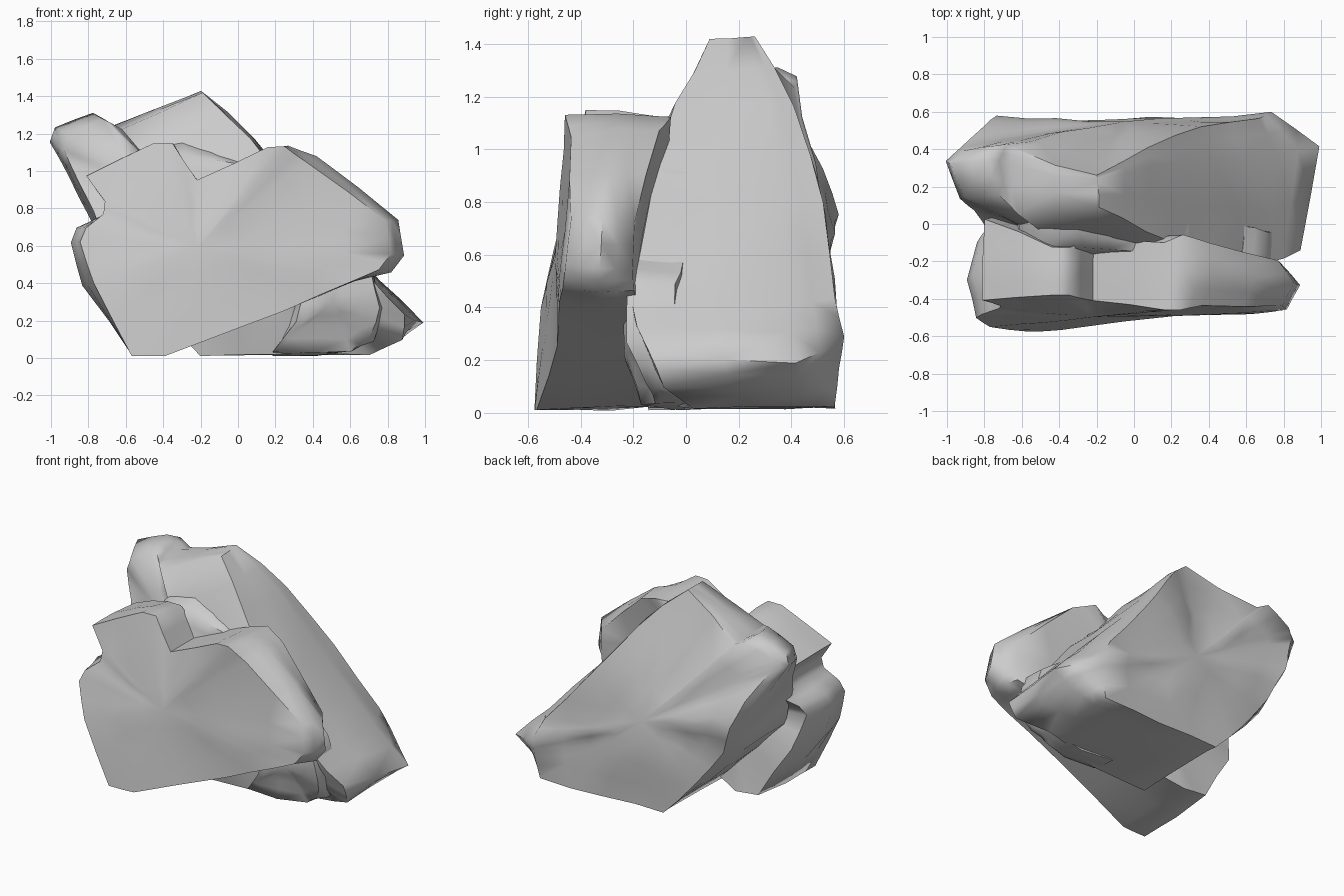
import bpy, bmesh, math
from mathutils import Vector, noise


def rock_slab(name, outline, centre, front_y, back_y, mid, rough, seed):
    """Slab from an x-z outline; each point is x, z, front y, back y, front inset, back inset."""
    bm = bmesh.new()
    cx, cz = centre

    def ring(fn):
        return [bm.verts.new(fn(*p)) for p in outline]

    def toward(x, z, y, k, yc=None):
        return Vector((x + (cx - x) * k, y if yc is None else y + (yc - y) * k, z + (cz - z) * k))

    rings = [
        ring(lambda x, z, f, b, i, j: toward(*toward(x, z, f, i).xzy, 0.5, front_y)),
        ring(lambda x, z, f, b, i, j: toward(x, z, f, i)),
        ring(lambda x, z, f, b, i, j: Vector((x, f + (b - f) * mid, z))),
        ring(lambda x, z, f, b, i, j: toward(x, z, b, j)),
        ring(lambda x, z, f, b, i, j: toward(*toward(x, z, b, j).xzy, 0.5, back_y)),
    ]
    n = len(outline)
    for a, b in zip(rings, rings[1:]):
        for k in range(n):
            bm.faces.new((a[k], a[(k + 1) % n], b[(k + 1) % n], b[k]))
    for r, y in ((rings[0], front_y), (rings[-1], back_y)):
        c = bm.verts.new((cx, y, cz))
        for k in range(n):
            bm.faces.new((r[k], r[(k + 1) % n], c))
    # weathering: finer facets pushed by noise, outline corners kept
    corners = set(rings[1] + rings[2] + rings[3])
    bmesh.ops.subdivide_edges(bm, edges=bm.edges[:], cuts=1, use_grid_fill=True)
    for v in bm.verts:
        if v not in corners:
            v.co += noise.noise_vector(v.co * 3.1 + Vector((seed, 0, 0))) * rough
        v.co.z = max(v.co.z, 0.01)
    bmesh.ops.triangulate(bm, faces=bm.faces[:])
    bmesh.ops.recalc_face_normals(bm, faces=bm.faces[:])
    me = bpy.data.meshes.new(name)
    bm.to_mesh(me)
    bm.free()
    ob = bpy.data.objects.new(name, me)
    bpy.context.collection.objects.link(ob)
    bpy.ops.object.select_all(action='DESELECT')
    ob.select_set(True)
    bpy.context.view_layer.objects.active = ob
    bpy.ops.object.shade_smooth_by_angle(angle=math.radians(62))
    return ob


# Front slab: leaning block with a notch in its top and an undercut right side
rock_slab("front_slab", [
    (-0.57, 0.01, -0.57, 0.02, 0.0, 0.05),
    (-0.83, 0.38, -0.56, -0.02, 0.10, 0.08),
    (-0.90, 0.62, -0.50, -0.10, 0.08, 0.1),
    (-0.87, 0.70, -0.48, -0.06, 0.08, 0.1),
    (-0.72, 0.77, -0.45, 0.04, 0.0, 0.0),
    (-0.71, 0.84, -0.44, 0.04, 0.0, 0.0),
    (-0.81, 0.97, -0.41, 0.03, 0.0, 0.02),
    (-0.45, 1.15, -0.38, -0.12, 0.0, 0.03),
    (-0.35, 1.15, -0.38, -0.12, 0.0, 0.03),
    (-0.22, 0.95, -0.41, -0.08, 0.0, 0.0),
    (0.17, 1.12, -0.46, -0.10, 0.0, 0.02),
    (0.27, 1.14, -0.46, -0.06, 0.02, 0.02),
    (0.42, 1.09, -0.44, -0.10, 0.08, 0.02),
    (0.86, 0.74, -0.44, -0.19, 0.06, 0.08),
    (0.89, 0.55, -0.46, -0.20, 0.06, 0.1),
    (0.82, 0.46, -0.47, -0.20, 0.06, 0.05),
    (0.62, 0.41, -0.48, -0.18, 0.0, 0.0),
    (0.25, 0.26, -0.49, -0.15, 0.0, 0.0),
    (-0.38, 0.02, -0.56, 0.02, 0.0, 0.0),
], (-0.22, 0.58), -0.50, -0.08, 0.5, 0.015, 2.0)

# Back slab: taller tilted block with a side lobe, peak, low right tip and cut-away lower left
rock_slab("back_slab", [
    (-0.20, 0.02, -0.15, 0.55, 0.0, 0.0),
    (-0.45, 0.26, -0.12, 0.54, 0.0, 0.03),
    (-0.70, 0.53, -0.10, 0.52, 0.0, 0.08),
    (-0.79, 0.78, -0.06, 0.57, 0.02, 0.06),
    (-0.90, 0.97, 0.08, 0.51, 0.06, 0.10),
    (-1.00, 1.15, 0.15, 0.42, 0.06, 0.08),
    (-0.97, 1.23, 0.15, 0.40, 0.06, 0.06),
    (-0.77, 1.31, 0.14, 0.42, 0.06, 0.05),
    (-0.67, 1.24, 0.04, 0.41, 0.05, 0.02),
    (-0.20, 1.43, 0.08, 0.25, 0.015, 0.0),
    (0.07, 1.18, -0.04, 0.42, 0.03, 0.03),
    (0.40, 0.80, -0.15, 0.52, 0.02, 0.06),
    (0.76, 0.42, -0.21, 0.56, 0.05, 0.12),
    (1.00, 0.18, -0.15, 0.60, 0.12, 0.26),
    (0.86, 0.09, -0.10, 0.57, 0.0, 0.14),
    (0.70, 0.02, 0.02, 0.56, 0.0, 0.0),
    (0.23, 0.02, -0.14, 0.56, 0.0, 0.0),
], (-0.05, 0.60), -0.28, 0.56, 0.76, 0.03, 7.0)

# Rock wedged in the crevice between the two slabs
rock_slab("crevice_rock", [
    (-0.66, 0.60, -0.25, 0.10, 0.1, 0.0),
    (-0.62, 0.98, -0.22, 0.12, 0.1, 0.0),
    (-0.50, 1.12, -0.14, 0.12, 0.1, 0.0),
    (-0.30, 1.16, -0.13, 0.10, 0.2, 0.0),
    (0.00, 1.08, -0.15, 0.06, 0.1, 0.0),
    (0.30, 0.92, -0.18, 0.02, 0.1, 0.0),
    (0.45, 0.60, -0.20, 0.02, 0.1, 0.0),
], (-0.10, 0.80), -0.20, 0.06, 0.5, 0.03, 3.0)

# Broken rubble filling the undercut below the front slab
rock_slab("undercut_rubble", [
    (0.18, 0.02, -0.16, 0.02, 0.0, 0.0),
    (0.26, 0.16, -0.22, 0.02, 0.1, 0.0),
    (0.34, 0.40, -0.24, 0.02, 0.0, 0.0),
    (0.58, 0.60, -0.22, -0.02, 0.0, 0.0),
    (0.70, 0.48, -0.23, -0.04, 0.0, 0.0),
    (0.76, 0.28, -0.23, 0.00, 0.05, 0.0),
    (0.72, 0.10, -0.17, 0.02, 0.1, 0.0),
    (0.60, 0.02, -0.10, 0.02, 0.0, 0.0),
], (0.50, 0.26), -0.23, 0.02, 0.4, 0.05, 4.0)
